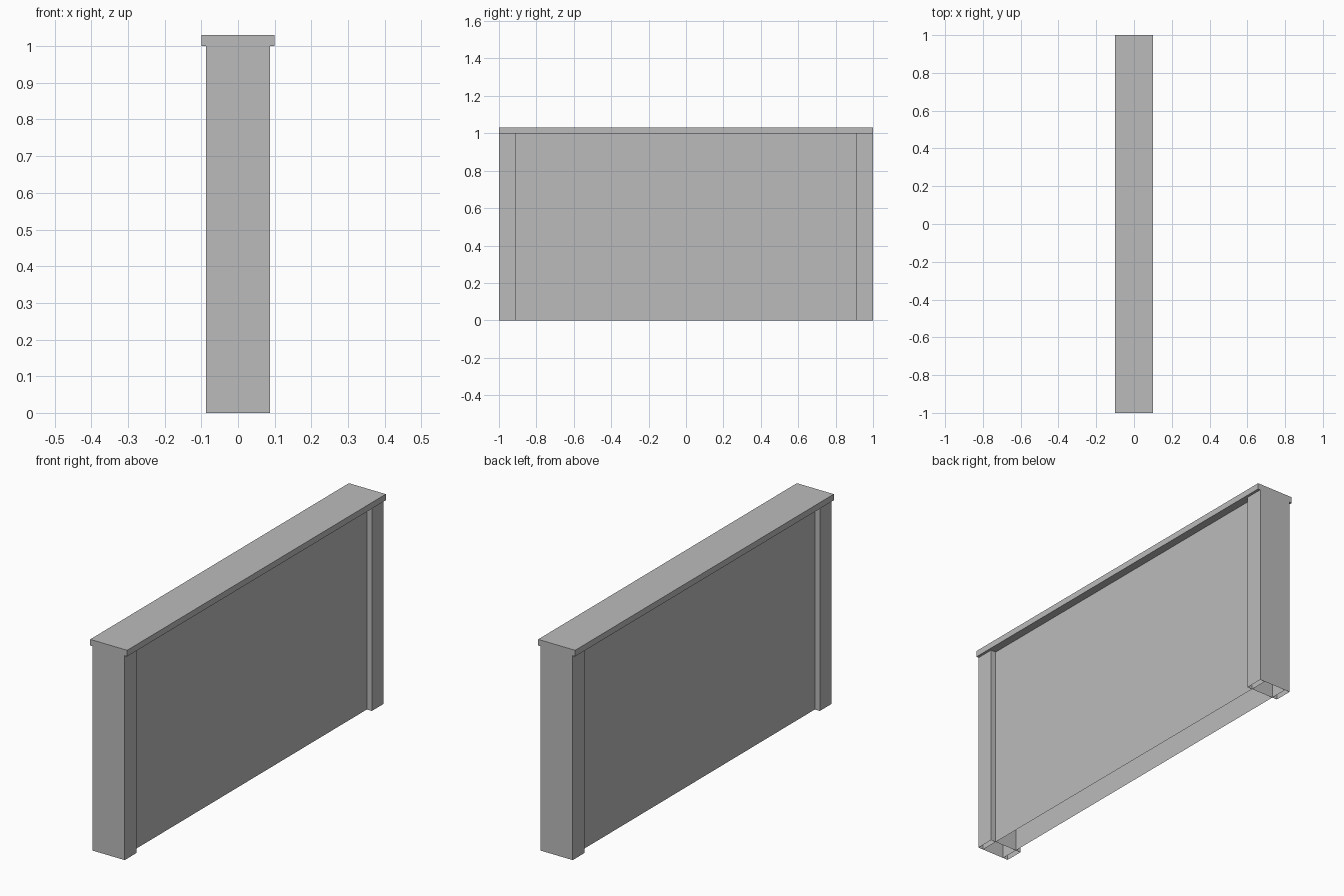
import bpy
import bmesh

cube = bpy.data.objects.get("Cube")
if cube:
    bpy.data.objects.remove(cube, do_unlink=True)

# Single plain grey
grey = bpy.data.materials.new("plain_grey")
grey.use_nodes = True
colour = (0.5, 0.5, 0.5, 1)
grey.diffuse_color = colour
grey.node_tree.nodes["Principled BSDF"].inputs["Base Color"].default_value = colour

WALL_TOP, CAP_TOP = 1.0, 1.03
HALF_LENGTH, POST_INNER = 1.0, 0.91
PANEL_HALF, POST_HALF, CAP_HALF = 0.06, 0.087, 0.1


def block(name, x, y, z, keep=lambda normal: True):
    """Box between ranges x, y, z, keeping only the faces that pass the rule."""
    bm = bmesh.new()
    bmesh.ops.create_cube(bm, size=1)
    for v in bm.verts:
        for i, (low, high) in enumerate((x, y, z)):
            v.co[i] = low if v.co[i] < 0 else high
    bm.normal_update()
    unwanted = [f for f in bm.faces if not keep(f.normal)]
    bmesh.ops.delete(bm, geom=unwanted, context="FACES")
    mesh = bpy.data.meshes.new(name)
    bm.to_mesh(mesh)
    bm.free()
    mesh.materials.append(grey)
    obj = bpy.data.objects.new(name, mesh)
    bpy.context.collection.objects.link(obj)
    return obj


def open_ends(normal):
    return abs(normal.z) < 0.5


def sides_only(normal):
    return abs(normal.x) > 0.5


height = (0, WALL_TOP)

# Hollow wall panel, open underneath
block("wall_panel", (-PANEL_HALF, PANEL_HALF), (-POST_INNER, POST_INNER),
      height, open_ends)

# Hollow end posts with internal dividers in line with the panel
for name, y in (("front", (-HALF_LENGTH, -POST_INNER)),
                ("back", (POST_INNER, HALF_LENGTH))):
    block(name + "_post", (-POST_HALF, POST_HALF), y, height, open_ends)
    block(name + "_post_dividers", (-PANEL_HALF, PANEL_HALF), y, height, sides_only)

# Overhanging coping along the top
block("top_cap", (-CAP_HALF, CAP_HALF), (-HALF_LENGTH, HALF_LENGTH),
      (WALL_TOP, CAP_TOP))
